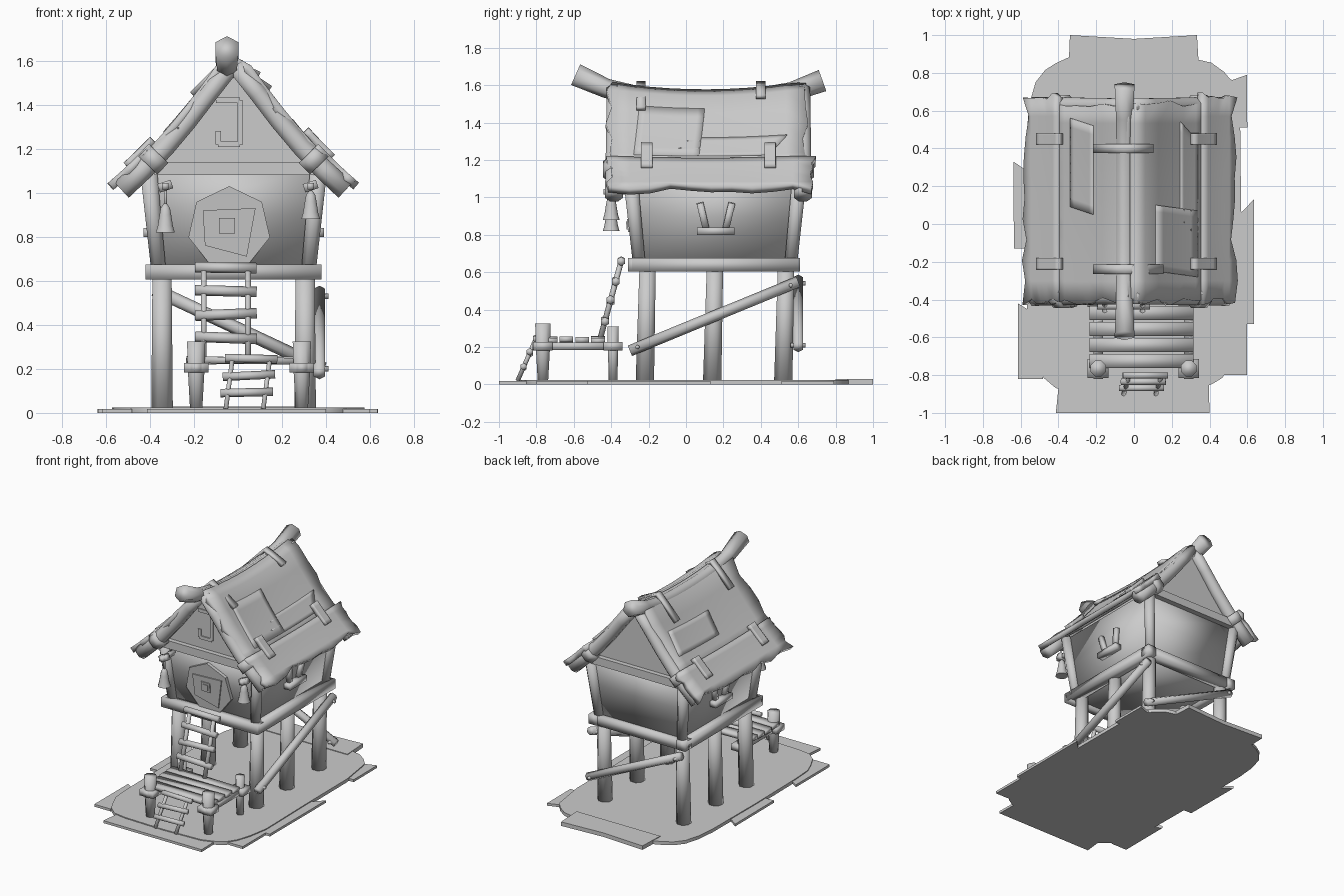
import bpy, bmesh, math, random
from mathutils import Vector

random.seed(4)
if "Cube" in bpy.data.objects:
    bpy.data.objects.remove(bpy.data.objects["Cube"], do_unlink=True)

# Main measurements of the house
CENTRE, HALF_WIDTH = -.02, .34
FRONT, BACK = -.25, .56
FLOOR, WALL_TOP, RIDGE = .64, 1.12, 1.6
MIDDLE = .1
SIDES = {"right": -1, "left": 1}

grey = bpy.data.materials.new("plain grey")
grey.use_nodes = True
grey.diffuse_color = (.6, .6, .6, 1)
grey.node_tree.nodes["Principled BSDF"].inputs["Base Color"].default_value = grey.diffuse_color
parts = []


def build(name, verts, faces, thickness=0):
    mesh = bpy.data.meshes.new(name)
    mesh.from_pydata([tuple(vert) for vert in verts], [], faces)
    bm = bmesh.new()
    bm.from_mesh(mesh)
    bmesh.ops.recalc_face_normals(bm, faces=bm.faces[:])
    bm.to_mesh(mesh)
    bm.free()
    mesh.materials.append(grey)
    part = bpy.data.objects.new(name, mesh)
    bpy.context.collection.objects.link(part)
    if thickness:
        solid = part.modifiers.new("thickness", "SOLIDIFY")
        solid.thickness, solid.offset = thickness, 0
    parts.append(part)


def loft(name, rings):
    """Closed skin through equal rings of points."""
    count = len(rings[0])
    verts = [point for ring in rings for point in ring]
    faces = [(i + j, i + (j + 1) % count, i + count + (j + 1) % count, i + count + j)
             for i in range(0, len(verts) - count, count) for j in range(count)]
    faces += [range(count), range(len(verts) - count, len(verts))]
    build(name, verts, [tuple(face) for face in faces])


def tube(name, path, radii, sides=8, flatten=1):
    """Loft along a path; flatten scales the height of the section."""
    path = [Vector(point) for point in path]
    if not isinstance(radii, list):
        radii = [radii] * len(path)
    overall = (path[-1] - path[0]).normalized()
    reference = Vector((0, 1, 0)) if abs(overall.z) > .9 else Vector((0, 0, 1))
    rings = []
    for i, (point, radius) in enumerate(zip(path, radii)):
        along = (path[min(i + 1, len(path) - 1)] - path[max(i - 1, 0)]).normalized()
        side = along.cross(reference).normalized()
        up = side.cross(along) * flatten
        angles = [math.tau * (j + .5) / sides for j in range(sides)]
        rings.append([point + (side * math.cos(a) + up * math.sin(a)) * radius for a in angles])
    loft(name, rings)


def beam(name, start, end, width, height):
    """Square timber given by its full width and height."""
    tube(name, [start, end], width / math.sqrt(2), 4, height / width)


# Ground slab with a ragged outline, and loose flakes round it
def slab(name, outline, top):
    loft(name, [[(x, y, 0) for x, y in outline], [(x, y, top) for x, y in outline]])


def rounded(value):
    return math.copysign(abs(value) ** .4, value) * random.uniform(.97, 1)


angles = [math.tau * i / 28 for i in range(28)]
slab("ground", [(.58 * rounded(math.cos(a)), .91 * rounded(math.sin(a))) for a in angles], .025)
flakes = {"right": (-.57, .1, .07, .23), "right_front": (-.55, -.62, .07, .2),
          "left": (.57, -.2, .07, .33), "left_front": (.52, -.6, .08, .2),
          "left_back": (.52, .65, .08, .14), "front": (0, -.9, .43, .1), "back": (0, .9, .37, .1)}
for place, (x, y, half_x, half_y) in flakes.items():
    corners = [(-1, -1), (0, -1), (1, -1), (1, 1), (0, .8), (-1, 1)]
    slab("ground_flake_" + place, [(x + half_x * i * random.uniform(.9, 1), y + half_y * j) for i, j in corners],
         .03 if place == "back" else .018)

# Stilts and braces
for name, side in SIDES.items():
    x = CENTRE + side * .325
    for place, y in (("front", -.22), ("middle", .14), ("back", .52)):
        tube("_".join(("stilt", place, name)), [(x, y, .015), (x, y + .015, FLOOR)], [.053, .047])
tube("side_brace", [(.37, -.3, .18), (.37, .6, .55)], .03, 6)
tube("back_brace", [(.39, .6, .2), (-.38, .6, .56)], .03, 6)
for y, z in ((-.26, .2), (BACK, .53)):
    tube("side_brace_peg", [(.34, y, z), (.41, y, z)], .012, 6)
for x, z in ((.36, .21), (-.35, .54)):
    tube("back_brace_peg", [(x, .56, z), (x, .64, z)], .012, 6)

# Floor and its frame
beam("floor", (CENTRE, FRONT, FLOOR), (CENTRE, BACK, FLOOR), .74, .04)
for side in SIDES.values():
    x = CENTRE + side * .365
    beam("floor_side_beam", (x, FRONT - .04, FLOOR), (x, BACK + .05, FLOOR), .07, .07)
for y in (FRONT - .025, BACK + .01):
    beam("floor_cross_beam", (-.42, y, FLOOR), (.38, y, FLOOR), .07, .07)


# Walls flaring upward, with corner posts
def flare(z):
    return (z - FLOOR) * .1


def wall_ring(z):
    half, front, back = HALF_WIDTH + flare(z), FRONT - flare(z), BACK + flare(z)
    return [(CENTRE - half, front, z), (CENTRE + half, front, z), (CENTRE + half, back, z), (CENTRE - half, back, z)]


loft("walls", [wall_ring(z) for z in (FLOOR, .9, WALL_TOP)])
for foot, head in zip(wall_ring(FLOOR), wall_ring(WALL_TOP)):
    tube("corner_post", [foot, head], [.036, .042])

# Attic with a beam and an ornament on the gable
gable = [(side * half, z) for side in (-1, 1) for half, z in ((.37, 1.1), (.19, 1.32), (.04, 1.53))[::side]]
loft("attic", [[(CENTRE + x, y, z) for x, z in gable] for y in (-.32, .61)])
for y in (-.325, .615):
    beam("gable_beam", (-.38, y, 1.11), (.35, y, 1.11), .06, .06)
hook = [(-.1, 1.42), (.01, 1.42), (.01, 1.22), (-.09, 1.22), (-.09, 1.28)]
for (x, z), (next_x, next_z) in zip(hook, hook[1:]):
    beam("gable_hook", (x, -.316, z), (next_x, -.316, next_z), .024, .024)


# Door, built as plates laid on the sloping front wall
def front_plate(name, outline, proud):
    loft(name, [[(x, FRONT - flare(z) - step, z) for x, z in outline] for step in (-.01, proud)])


def polygon(x, z, radius, sides, turn):
    angles = [turn + math.tau * i / sides for i in range(sides)]
    return [(x + radius * math.cos(a), z + radius * math.sin(a)) for a in angles]


front_plate("door_frame", polygon(-.04, .84, .19, 7, math.pi / 2), .025)
front_plate("door", [(-.16, .92), (.08, .93), (.04, .71), (-.15, .76)], .034)
front_plate("door_window_frame", polygon(-.05, .85, .05, 4, math.pi / 4), .042)
front_plate("door_window", polygon(-.05, .85, .03, 4, math.pi / 4), .048)

# Racks on both side walls
for side in SIDES.values():
    x = CENTRE + side * .385
    beam("rack_bar", (x, .06, .82), (x, .26, .82), .05, .04)
    for lean in (-1, 1):
        y = .16 + lean * .05
        beam("rack_arm", (x - side * .02, y, .82), (x, y + lean * .035, .97), .036, .036)


# Roof surface: hollow slopes below a sagging ridge
def roof(side, out, y, lift=0):
    sag = .04 * max(0, 1 - 4 * (y - MIDDLE) ** 2) * max(0, 1 - 2 * out)
    height = min(RIDGE, RIDGE + .06 - 1.5 * out + .6 * out ** 2)
    return Vector((CENTRE + side * (out + lift * .7), y, height - sag + lift * .7))


def sheet(name, side, outs, ends, lift, thickness, ragged=0, skew=0):
    """Patch of roof between two distances from the ridge and two ends."""
    rows, columns = 6, 10
    verts = []
    for i in range(rows + 1):
        for j in range(columns + 1):
            out = outs[0] + (outs[1] - outs[0]) * i / rows
            y = ends[0] + (ends[1] - ends[0]) * j / columns + skew * i / rows
            if j in (0, columns):
                y += random.uniform(-ragged, ragged)
            if i == rows:
                out += random.uniform(-ragged, ragged)
            verts.append(roof(side, out, y, lift))
    step = columns + 1
    faces = [(k, k + 1, k + step + 1, k + step) for i in range(rows) for k in range(i * step, i * step + columns)]
    build(name, verts, faces, thickness)


for name, side in SIDES.items():
    sheet("roof_sheet_" + name, side, (0, .4), (-.41, .64), 0, .04, .02)
    sheet("eave_skirt_" + name, side, (.36, .53), (-.41, .68), .015, .04, .02)
    for y in (-.21, .45):
        start = .32 - side * .02
        sheet("eave_clip_" + name, side, (start, start + .12), (y - .03, y + .03), .04, .035)
    # Rafters along both gables, bound with straps
    for y in (-.385, .625):
        tube("rafter_" + name, [roof(side, .03 + i / 10, y, -.03) for i in range(6)],
             [.042 + .002 * i for i in range(6)])
        tube("rafter_strap_" + name, [roof(side, out, y, -.03) for out in (.36, .41)], .064)
sheet("mending_patch_left", 1, (.12, .34), (-.25, .1), .02, .012, skew=-.03)
sheet("mending_slat_left", 1, (.25, .34), (.02, .54), .02, .012, skew=-.1)
sheet("mending_patch_right", -1, (.18, .3), (.05, .52), .02, .012, skew=.04)

# Ridge pole with upturned ends, and its straps
lengths = [-.59 + i * .165 for i in range(9)]
tube("ridge_pole", [(-.05, y, 1.525 + .4 * abs(y - MIDDLE) ** 3) for y in lengths], [.06] + [.052] * 7 + [.06], 6)
for y, reach in ((-.24, .14), (.4, .09)):
    tube("ridge_strap", [roof(-1, .16, y, .04), (-.05, y, 1.61), roof(1, reach, y, .04)], .035, 4, .5)

# Bells hanging from short arms
for x, z in ((-.33, .82), (.33, .88)):
    heights = (0, .03, .08, .11, .13)
    tube("bell", [(x, -.4, z + height) for height in heights], [.045, .036, .028, .022, .008], 10)
    tube("bell_cord", [(x, -.4, z + .1), (x, -.4, 1.04)], .008, 6)
    beam("bell_arm", (x, FRONT, 1.03), (x, -.44, 1.03), .03, .03)
    beam("bell_knot", (x - .03, -.4, 1.02), (x + .03, -.4, 1.04), .04, .04)

# Landing: collared posts, rails and slightly tilted planks
for side in SIDES.values():
    x = .05 + side * .24
    tube("landing_front_post", [(x, -.765, .015), (x, -.765, .18), (x, -.765, .325)], [.03, .04, .045])
    tube("landing_back_post", [(x, -.39, .015), (x, -.39, .31)], [.025, .033])
    beam("landing_side_rail", (x, -.82, .205), (x, -.35, .205), .05, .04)
    for y in (-.765, -.39):
        beam("landing_collar", (x - .055, y, .205), (x + .055, y, .205), .1, .045)
for i in range(4):
    y, tilt = -.725 + i * .085, random.uniform(-.006, .006)
    beam("landing_plank", (-.235, y, .238 - tilt), (.315, y, .238 + tilt), .074, .03)


# Ladders
def ladder(name, foot, head, half, rungs, radius):
    foot, head, reach = Vector(foot), Vector(head), Vector((half, 0, 0))
    for side in SIDES.values():
        tube(name + "_rail", [foot + reach * side, head + reach * side], radius, 6)
    for i in range(rungs):
        middle = foot.lerp(head, (i + .95) / rungs)
        end = reach * 1.4 + Vector((0, 0, random.uniform(-.008, .008)))
        tube(name + "_rung", [middle - end, middle + end], radius * 1.6, 6)


ladder("upper_ladder", (-.055, -.46, .24), (-.055, -.345, .665), .1, 4, .015)
ladder("lower_ladder", (.03, -.9, .02), (.06, -.8, .25), .085, 3, .012)

# Crisp plates and ground; softly rounded shading on the timber
crisp = ("ground", "door", "attic", "gable")
for is_crisp, angle in ((True, 50), (False, 100)):
    bpy.ops.object.select_all(action="DESELECT")
    for part in parts:
        if part.name.startswith(crisp) == is_crisp:
            part.select_set(True)
            bpy.context.view_layer.objects.active = part
    bpy.ops.object.shade_smooth_by_angle(angle=math.radians(angle))
